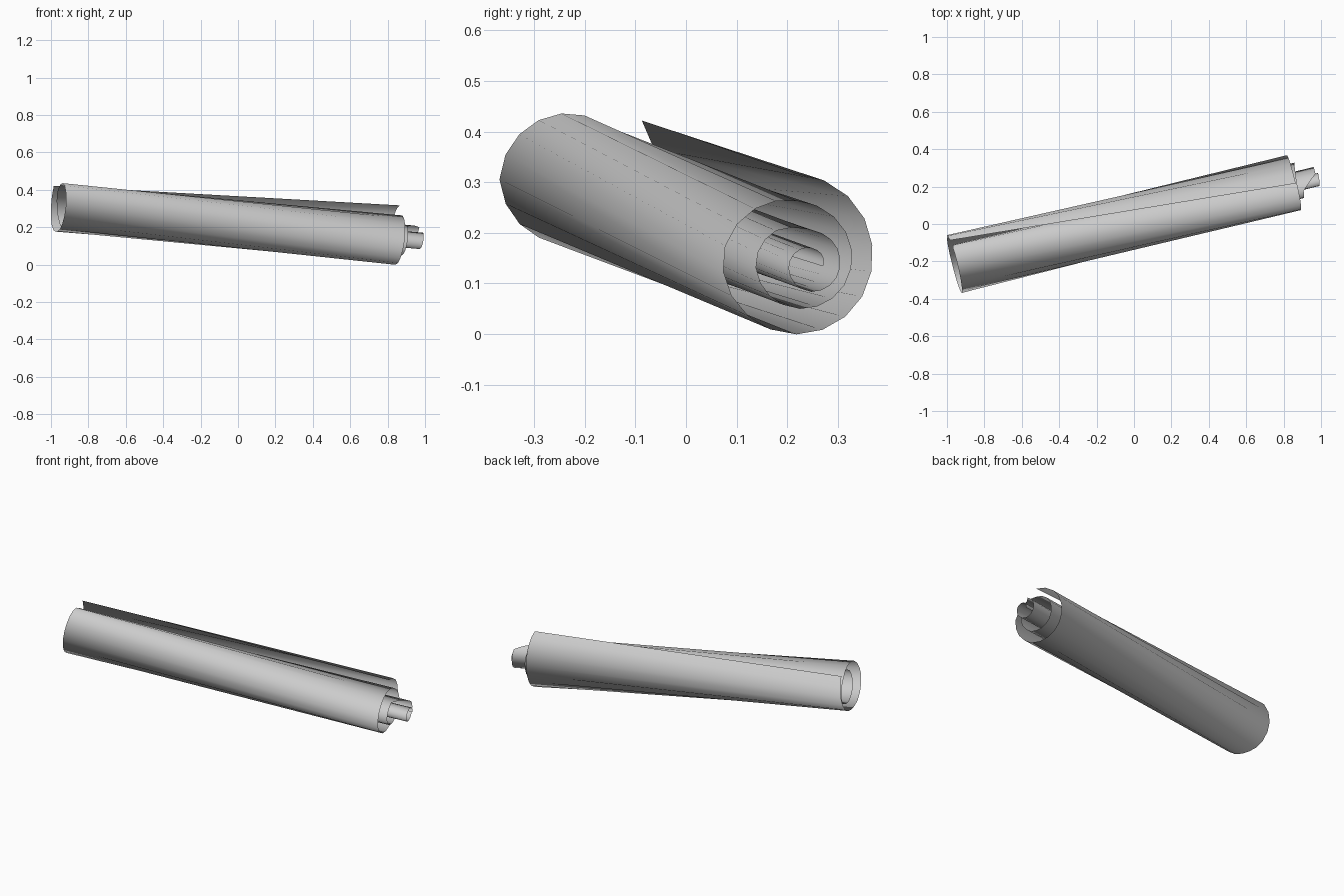
import bpy, bmesh, math
from mathutils import Vector

if "Cube" in bpy.data.objects:
    bpy.data.objects.remove(bpy.data.objects["Cube"])

# Rolled sheet: two spiral end profiles joined by long straight strips
STEP = 20
AXIS = Vector((1, 0.242, -0.09))
SIDE = Vector((-0.24, 1, 0))
UP = Vector((0.09, 0, 1))

# (angle wound inward from the free edge, radius)
RIGHT = [(0, .167), (90, .151), (180, .15), (270, .147), (360, .114), (450, .104),
         (540, .097), (630, .088), (720, .066), (810, .058), (900, .055),
         (990, .045), (1080, .032), (1180, .02)]
LEFT = [(0, .18), (40, .165), (130, .127), (220, .145), (310, .131), (400, .11),
        (540, .097), (630, .088), (720, .066), (810, .058), (900, .055),
        (990, .045), (1080, .032), (1180, .02)]
# How far the inner turns slide out of the roll
SLIDE = [(0, 0), (360, .01), (440, .03), (680, .04), (740, .12), (1180, .14)]


def sample(table, t):
    for (a, p), (b, q) in zip(table, table[1:]):
        if t <= b:
            return p + (q - p) * (t - a) / (b - a)
    return table[-1][1]


def rim_point(centre, table, start, t):
    phi = math.radians(start - t)
    r = sample(table, t)
    return (Vector(centre) + SIDE * (r * math.cos(phi)) + UP * (r * math.sin(phi))
            + AXIS * sample(SLIDE, t))


bm = bmesh.new()
previous = None
for t in range(0, 1181, STEP):
    pair = (bm.verts.new(rim_point((-.962, -.225, .306), LEFT, 40, t)),
            bm.verts.new(rim_point((.85, .217, .15), RIGHT, 90, t)))
    if previous:
        bm.faces.new((previous[0], previous[1], pair[1], pair[0]))
    previous = pair
# Face the sheet outward
bm.normal_update()
bm.faces.ensure_lookup_table()
f = bm.faces[12]
mid = f.calc_center_median()
axis_mid = Vector((-.056, -.004, .228))
if f.normal.dot(mid - axis_mid) < 0:
    bmesh.ops.reverse_faces(bm, faces=bm.faces[:])

mesh = bpy.data.meshes.new("rolled_sheet")
bm.to_mesh(mesh)
bm.free()
sheet = bpy.data.objects.new("rolled_sheet", mesh)
bpy.context.collection.objects.link(sheet)
bpy.context.view_layer.objects.active = sheet
sheet.select_set(True)
bpy.ops.object.shade_smooth_by_angle(angle=math.radians(35))
